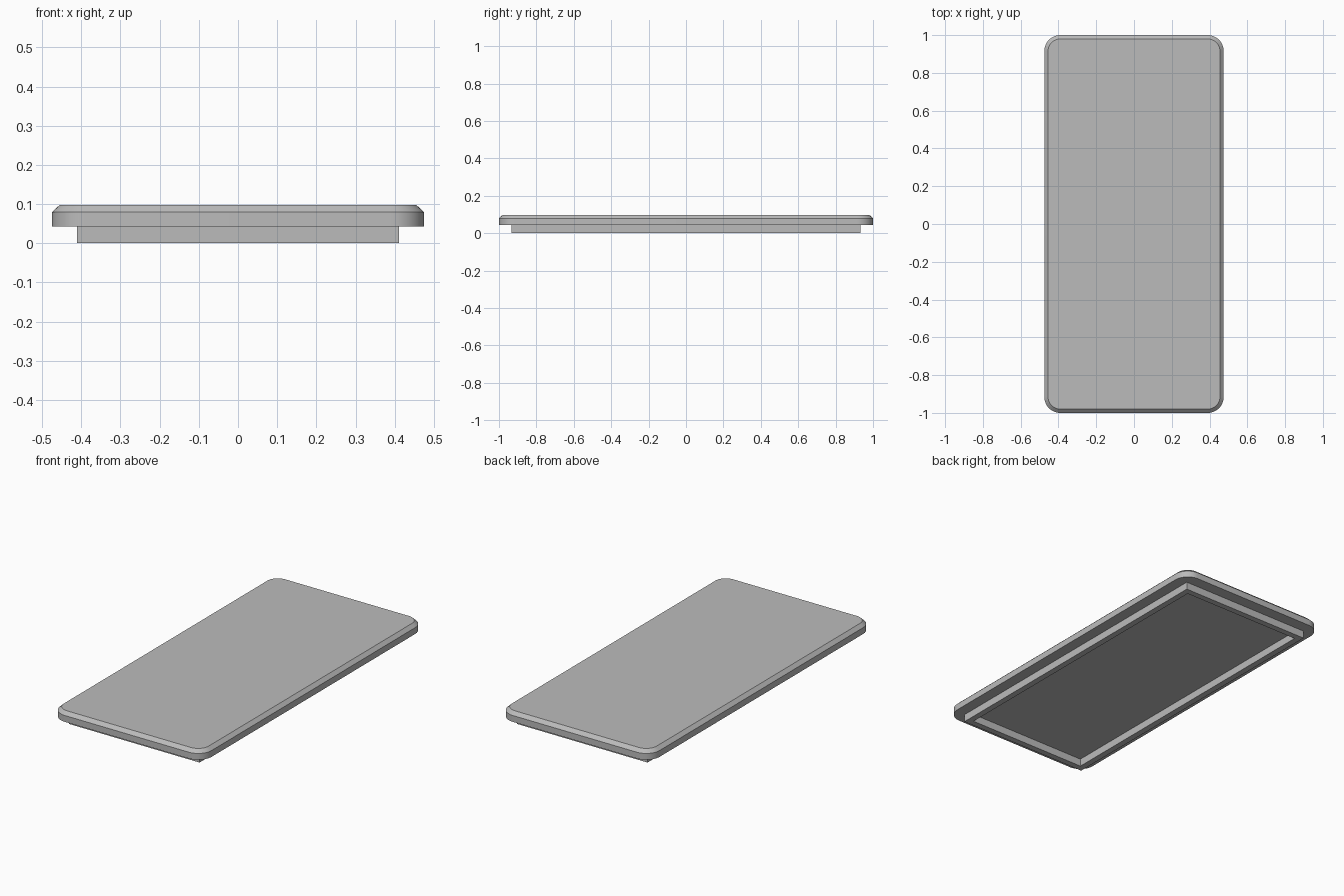
import bpy
import bmesh
from math import sin, cos, pi, radians

cube = bpy.data.objects.get("Cube")
if cube:
    bpy.data.objects.remove(cube, do_unlink=True)

GREY = (0.5, 0.5, 0.5, 1.0)
grey = bpy.data.materials.new("grey")
grey.use_nodes = True
grey.diffuse_color = GREY
grey.node_tree.nodes["Principled BSDF"].inputs["Base Color"].default_value = GREY

HALF_X, HALF_Y = 0.475, 1.0
RADIUS, CHAMFER = 0.085, 0.02
LIP_X, LIP_Y, WALL = 0.411, 0.933, 0.035
BASE, SHOULDER, TOP = 0.043, 0.079, 0.098


def outline(hx, hy, z, radius=0.0, steps=12):
    """Rectangle outline, with rounded corners if a radius is given."""
    points = []
    for i, (sx, sy) in enumerate([(1, 1), (-1, 1), (-1, -1), (1, -1)]):
        cx, cy = sx * (hx - radius), sy * (hy - radius)
        for k in range(steps + 1 if radius else 1):
            a = (i + k / steps) * pi / 2
            points.append((cx + radius * cos(a), cy + radius * sin(a), z))
    return points


def loft(name, outlines, cap=False, closed=False):
    """Skin a stack of outlines, capping the ends or closing it to a ring."""
    bm = bmesh.new()
    rings = [[bm.verts.new(p) for p in o] for o in outlines]
    pairs = list(zip(rings, rings[1:]))
    if closed:
        pairs.append((rings[-1], rings[0]))
    for a, b in pairs:
        n = len(a)
        for i in range(n):
            j = (i + 1) % n
            bm.faces.new((a[i], a[j], b[j], b[i]))
    if cap:
        bm.faces.new(rings[0][::-1])
        bm.faces.new(rings[-1])
    bmesh.ops.recalc_face_normals(bm, faces=bm.faces)
    mesh = bpy.data.meshes.new(name)
    bm.to_mesh(mesh)
    bm.free()
    mesh.materials.append(grey)
    obj = bpy.data.objects.new(name, mesh)
    bpy.context.collection.objects.link(obj)
    return obj


# Rounded lid plate with a chamfered top edge
plate = loft("lid_plate", [
    outline(HALF_X, HALF_Y, BASE, RADIUS),
    outline(HALF_X, HALF_Y, SHOULDER, RADIUS),
    outline(HALF_X - CHAMFER, HALF_Y - CHAMFER, TOP, RADIUS - CHAMFER),
], cap=True)
bpy.ops.object.select_all(action="DESELECT")
plate.select_set(True)
bpy.context.view_layer.objects.active = plate
bpy.ops.object.shade_smooth_by_angle(angle=radians(30))

# Square-cornered locating lip under the plate
inner_x, inner_y = LIP_X - WALL, LIP_Y - WALL
loft("locating_lip", [
    outline(LIP_X, LIP_Y, BASE),
    outline(LIP_X, LIP_Y, 0),
    outline(inner_x, inner_y, 0),
    outline(inner_x, inner_y, BASE),
], closed=True)
